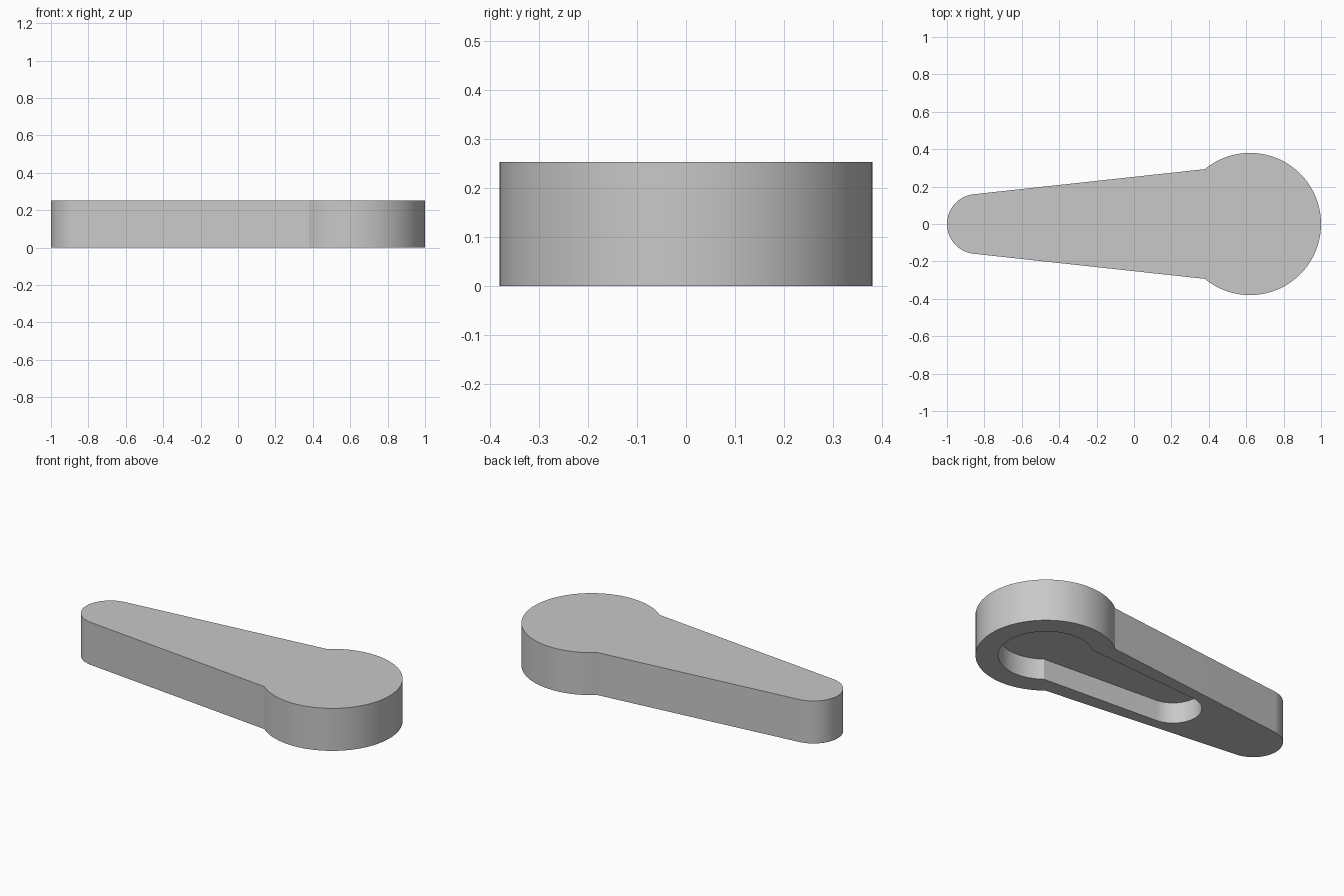
import bpy
import bmesh
from math import sin, cos, radians

cube = bpy.data.objects.get("Cube")
if cube:
    bpy.data.objects.remove(cube, do_unlink=True)

HUB_X = 0.62
HEIGHT = 0.253
RECESS_DEPTH = 0.125


def arc(cx, radius, start, end, steps):
    """Points on an arc centred on the x axis, angles in degrees."""
    angles = [radians(start + (end - start) * i / steps) for i in range(steps + 1)]
    return [(cx + radius * cos(a), radius * sin(a)) for a in angles]


def lever_outline(hub_radius, notch, tip_x, tip_radius, tangent):
    """Round hub joined to a tapered arm with a rounded tip."""
    hub = arc(HUB_X, hub_radius, -notch, notch, 72)
    tip = arc(tip_x, tip_radius, tangent, 360 - tangent, 36)
    return hub + tip


def ring(bm, outline, z):
    return [bm.verts.new((x, y, z)) for x, y in outline]


# Grey plastic
grey = bpy.data.materials.new("grey")
grey.use_nodes = True
colour = (0.58, 0.58, 0.58, 1)
grey.diffuse_color = colour
grey.node_tree.nodes["Principled BSDF"].inputs["Base Color"].default_value = colour

# Lever: outer wall, underside rim and recess wall lofted through four rings
outer = lever_outline(0.38, 129.5, -0.84, 0.16, 96.2)
inner = lever_outline(0.258, 127.8, -0.275, 0.155, 94)
bm = bmesh.new()
rings = [ring(bm, outer, HEIGHT), ring(bm, outer, 0),
         ring(bm, inner, 0), ring(bm, inner, RECESS_DEPTH)]
for upper, lower in zip(rings, rings[1:]):
    for i in range(len(upper)):
        bm.faces.new((upper[i - 1], lower[i - 1], lower[i], upper[i]))

# Top face and recess floor
bm.faces.new(rings[0])
bm.faces.new(rings[-1][::-1])
bmesh.ops.recalc_face_normals(bm, faces=bm.faces)

mesh = bpy.data.meshes.new("lever")
bm.to_mesh(mesh)
bm.free()
mesh.materials.append(grey)
lever = bpy.data.objects.new("lever", mesh)
bpy.context.collection.objects.link(lever)

# Smooth round walls with crisp rims
bpy.ops.object.select_all(action="DESELECT")
lever.select_set(True)
bpy.context.view_layer.objects.active = lever
bpy.ops.object.shade_smooth_by_angle(angle=radians(25))
